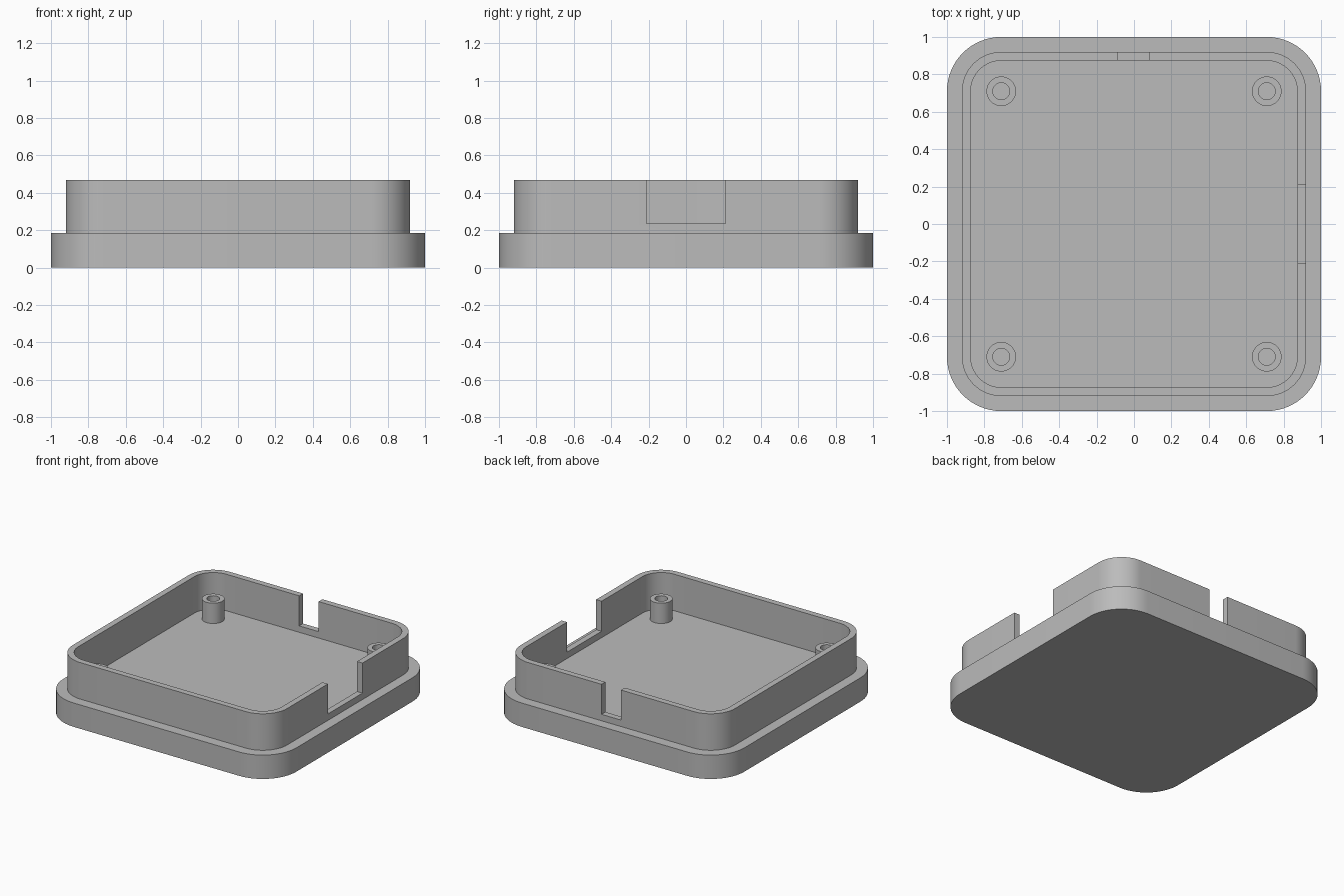
import bpy
import bmesh
import math

if "Cube" in bpy.data.objects:
    bpy.data.objects.remove(bpy.data.objects["Cube"], do_unlink=True)

# Plastic colour
grey = bpy.data.materials.new("plain grey plastic")
grey.use_nodes = True
colour = (0.5, 0.5, 0.5, 1)
grey.diffuse_color = colour
grey.node_tree.nodes["Principled BSDF"].inputs["Base Color"].default_value = colour

STEP_Z, RIM_Z, NOTCH_Z, POST_Z = 0.185, 0.468, 0.235, 0.343
CORNER = 0.71      # shared centre of all corner arcs and posts
ARC_STEPS = 16


def finish(name, bm, smooth=True):
    bmesh.ops.recalc_face_normals(bm, faces=bm.faces)
    mesh = bpy.data.meshes.new(name)
    bm.to_mesh(mesh)
    bm.free()
    mesh.materials.append(grey)
    obj = bpy.data.objects.new(name, mesh)
    bpy.context.collection.objects.link(obj)
    return obj


def select_only(obj):
    bpy.ops.object.select_all(action='DESELECT')
    obj.select_set(True)
    bpy.context.view_layer.objects.active = obj


def rounded_loop(bm, half, z):
    """Rounded square whose corner arcs are centred on CORNER."""
    radius = half - CORNER
    verts = []
    for quarter, (sx, sy) in enumerate(((1, 1), (-1, 1), (-1, -1), (1, -1))):
        for i in range(ARC_STEPS + 1):
            a = math.pi / 2 * (quarter + i / ARC_STEPS)
            verts.append(bm.verts.new((sx * CORNER + radius * math.cos(a),
                                       sy * CORNER + radius * math.sin(a), z)))
    return verts


def circle_loop(bm, radius, z, count=40):
    return [bm.verts.new((radius * math.cos(2 * math.pi * i / count),
                          radius * math.sin(2 * math.pi * i / count), z))
            for i in range(count)]


def bridge(bm, loops):
    for low, high in zip(loops, loops[1:]):
        n = len(low)
        for i in range(n):
            j = (i + 1) % n
            bm.faces.new((low[i], low[j], high[j], high[i]))


def box(name, x0, x1, y0, y1, z0, z1):
    bm = bmesh.new()
    bmesh.ops.create_cube(bm, size=1)
    for v in bm.verts:
        v.co = ((x0 + x1) / 2 + v.co.x * (x1 - x0),
                (y0 + y1) / 2 + v.co.y * (y1 - y0),
                (z0 + z1) / 2 + v.co.z * (z1 - z0))
    return finish(name, bm)


# Tray: base slab, stepped-in wall and floor as one closed surface
bm = bmesh.new()
profile = ((1.0, 0), (1.0, STEP_Z), (0.92, STEP_Z),
           (0.92, RIM_Z), (0.873, RIM_Z), (0.873, STEP_Z))
loops = [rounded_loop(bm, half, z) for half, z in profile]
bridge(bm, loops)
bm.faces.new(loops[0])
bm.faces.new(loops[-1])
tray = finish("stepped_tray", bm)

# Notches through the back and left-hand walls
cutters = (box("back_notch_cutter", -0.086, 0.081, 0.8, 0.97, NOTCH_Z, 0.6),
           box("side_notch_cutter", 0.8, 0.97, -0.212, 0.212, NOTCH_Z, 0.6))
select_only(tray)
for cutter in cutters:
    cutter.hide_render = True
    mod = tray.modifiers.new("notch", 'BOOLEAN')
    mod.operation = 'DIFFERENCE'
    mod.solver = 'EXACT'
    mod.object = cutter
    bpy.ops.object.modifier_apply(modifier=mod.name)
for cutter in cutters:
    bpy.data.objects.remove(cutter, do_unlink=True)
bpy.ops.object.shade_smooth_by_angle(angle=math.radians(30))

# Hollow screw posts in the four corners
for x_name, sx in (("left", 1), ("right", -1)):
    for y_name, sy in (("front", -1), ("back", 1)):
        bm = bmesh.new()
        bridge(bm, [circle_loop(bm, r, z) for r, z in
                    ((0.079, STEP_Z), (0.079, POST_Z),
                     (0.045, POST_Z), (0.045, STEP_Z))])
        post = finish(f"{y_name}_{x_name}_screw_post", bm)
        post.location = (sx * CORNER, sy * CORNER, 0)
        select_only(post)
        bpy.ops.object.shade_smooth_by_angle(angle=math.radians(30))
